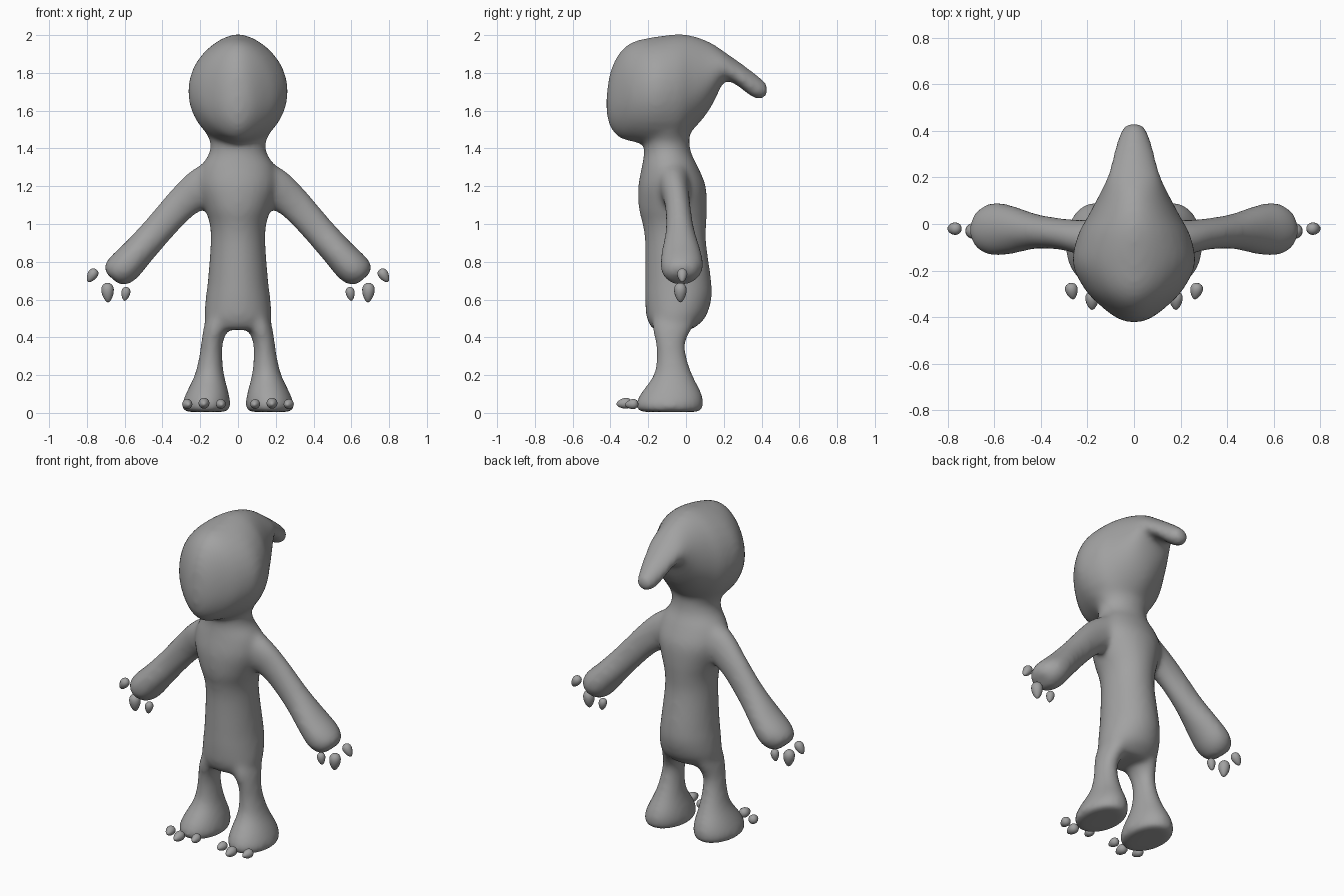
import bpy, bmesh
from math import cos, sin, pi
from mathutils import Vector

if "Cube" in bpy.data.objects:
    bpy.data.objects.remove(bpy.data.objects["Cube"])


def spline(rows, n=4):
    """Catmull-Rom interpolation of section rows."""
    out = []
    for i in range(len(rows) - 1):
        a, b = rows[max(i - 1, 0)], rows[i]
        c, d = rows[i + 1], rows[min(i + 2, len(rows) - 1)]
        for k in range(n):
            t = k / n
            out.append([0.5 * (2 * q + (r - p) * t + (2 * p - 5 * q + 4 * r - s) * t * t
                               + (3 * q - p - 3 * r + s) * t ** 3)
                        for p, q, r, s in zip(a, b, c, d)])
    return out + [list(rows[-1])]


def loft(bm, sections, sides=32, power=1.0):
    """Skin sections of (centre, u axis, v axis up, v axis down)."""
    rings = []
    for c, u, v, w in sections:
        ring = []
        for i in range(sides):
            a = 2 * pi * i / sides
            k = abs(cos(a)) ** power * (1 if cos(a) >= 0 else -1)
            ring.append(bm.verts.new(c + u * k + (v if sin(a) > 0 else w) * sin(a)))
        rings.append(ring)
    for r, s in zip(rings, rings[1:]):
        for i in range(sides):
            j = (i + 1) % sides
            bm.faces.new((r[i], r[j], s[j], s[i]))
    bm.faces.new(rings[0][::-1])
    bm.faces.new(rings[-1])


def stack(rows, sign=1):
    """Horizontal sections from (z, x min, x max, y min, y max)."""
    out = []
    for z, x0, x1, y0, y1 in spline(rows):
        v = Vector((0, (y1 - y0) / 2, 0))
        out.append((Vector((sign * (x0 + x1) / 2, (y0 + y1) / 2, z)),
                    Vector(((x1 - x0) / 2, 0, 0)), v, v))
    return out


grey = bpy.data.materials.new("grey_skin")
grey.diffuse_color = (0.36, 0.36, 0.36, 1)
grey.use_nodes = True
grey.node_tree.nodes["Principled BSDF"].inputs["Base Color"].default_value = grey.diffuse_color

bm = bmesh.new()

# Torso and neck: z, half width, y front, y back
torso = [(0.44, .155, -.175, .03), (0.5, .178, -.208, .10), (0.6, .172, -.217, .135),
         (0.7, .16, -.217, .134), (0.9, .145, -.217, .107), (1.0, .15, -.23, .108),
         (1.08, .175, -.25, .112), (1.2, .212, -.253, .105), (1.3, .197, -.235, .065),
         (1.37, .155, -.223, .03), (1.43, .146, -.225, .018), (1.48, .17, -.24, .022),
         (1.54, .2, -.25, .05)]
loft(bm, stack([(z, -w, w, a, b) for z, w, a, b in torso]))

# Head with swept-back crest: y, z low, z middle, z high, half width
head = [(-.42, 1.58, 1.64, 1.69, .03), (-.40, 1.51, 1.64, 1.81, .08),
        (-.35, 1.455, 1.66, 1.91, .145), (-.28, 1.435, 1.68, 1.965, .212),
        (-.17, 1.41, 1.70, 1.99, .264), (-.05, 1.41, 1.71, 2.005, .242),
        (.03, 1.49, 1.72, 1.998, .20), (.10, 1.57, 1.75, 1.975, .163),
        (.15, 1.65, 1.79, 1.95, .138), (.20, 1.75, 1.825, 1.915, .116),
        (.25, 1.745, 1.80, 1.88, .102), (.30, 1.71, 1.77, 1.845, .09),
        (.35, 1.672, 1.735, 1.808, .075), (.39, 1.66, 1.715, 1.778, .06),
        (.432, 1.675, 1.705, 1.74, .035)]
loft(bm, [(Vector((0, y, m)), Vector((w, 0, 0)), Vector((0, 0, h - m)), Vector((0, 0, m - l)))
          for y, l, m, h, w in spline(head)], power=1.12)

# Legs with feet, and arms with hands
leg = [(0.005, .055, .283, -.247, .077), (0.04, .04, .297, -.267, .092),
       (0.1, .048, .277, -.242, .084), (0.2, .073, .23, -.172, .035),
       (0.3, .083, .206, -.155, .002), (0.38, .078, .194, -.163, .0),
       (0.46, .045, .18, -.18, .04), (0.55, .03, .15, -.17, .08)]
arm = [(.09, -.07, 1.235, .13, .10), (.19, -.062, 1.185, .115, .08), (.30, -.045, 1.105, .09, .068),
       (.425, -.032, .968, .083, .076), (.53, -.025, .85, .085, .105),
       (.60, -.022, .775, .091, .114), (.645, -.025, .732, .08, .092),
       (.665, -.027, .71, .045, .055)]
for s in (-1, 1):
    loft(bm, stack(leg, s))
    loft(bm, [(Vector((s * x, y, z)), Vector((s * .76, 0, .65)) * r,
               Vector((0, d, 0)), Vector((0, d, 0))) for x, y, z, r, d in spline(arm)])

# Fuse everything into one soft skin
bmesh.ops.recalc_face_normals(bm, faces=bm.faces)
mesh = bpy.data.meshes.new("body")
bm.to_mesh(mesh)
bm.free()
mesh.materials.append(grey)
body = bpy.data.objects.new("body", mesh)
bpy.context.collection.objects.link(body)
rm = body.modifiers.new("fuse", 'REMESH')
rm.mode = 'VOXEL'
rm.voxel_size = 0.014
rm.use_smooth_shade = True
sm = body.modifiers.new("soften", 'SMOOTH')
sm.factor = 0.5
sm.iterations = 18


def claw(name, loc, direction, half, radius):
    """Small detached nail, rounded at the root and tapered to its tip."""
    b = bmesh.new()
    bmesh.ops.create_uvsphere(b, u_segments=16, v_segments=10, radius=1)
    q = Vector(direction).to_track_quat('Z', 'Y')
    for v in b.verts:
        k = radius * (1 - 0.3 * v.co.z)
        v.co = Vector(loc) + q @ Vector((v.co.x * k, v.co.y * k, v.co.z * half))
    m = bpy.data.meshes.new(name)
    b.to_mesh(m)
    b.free()
    m.materials.append(grey)
    for p in m.polygons:
        p.use_smooth = True
    bpy.context.collection.objects.link(bpy.data.objects.new(name, m))


# Finger and toe claws on both sides: x, y, z, direction, half length, radius
claws = [("finger_claw", .773, -.02, .727, (.5, 0, -.8), .04, .026),
         ("finger_claw", .69, -.03, .637, (-.05, 0, -1), .052, .032),
         ("finger_claw", .595, -.028, .63, (.15, 0, -1), .037, .023),
         ("toe_claw", .09, -.288, .046, (-.1, -1, -.1), .035, .025),
         ("toe_claw", .18, -.328, .05, (0, -1, -.1), .041, .028),
         ("toe_claw", .267, -.288, .046, (-.2, -1, -.1), .036, .026)]
for s in (-1, 1):
    for name, x, y, z, d, h, r in claws:
        claw(name, (s * x, y, z), (s * d[0], d[1], d[2]), h, r)
